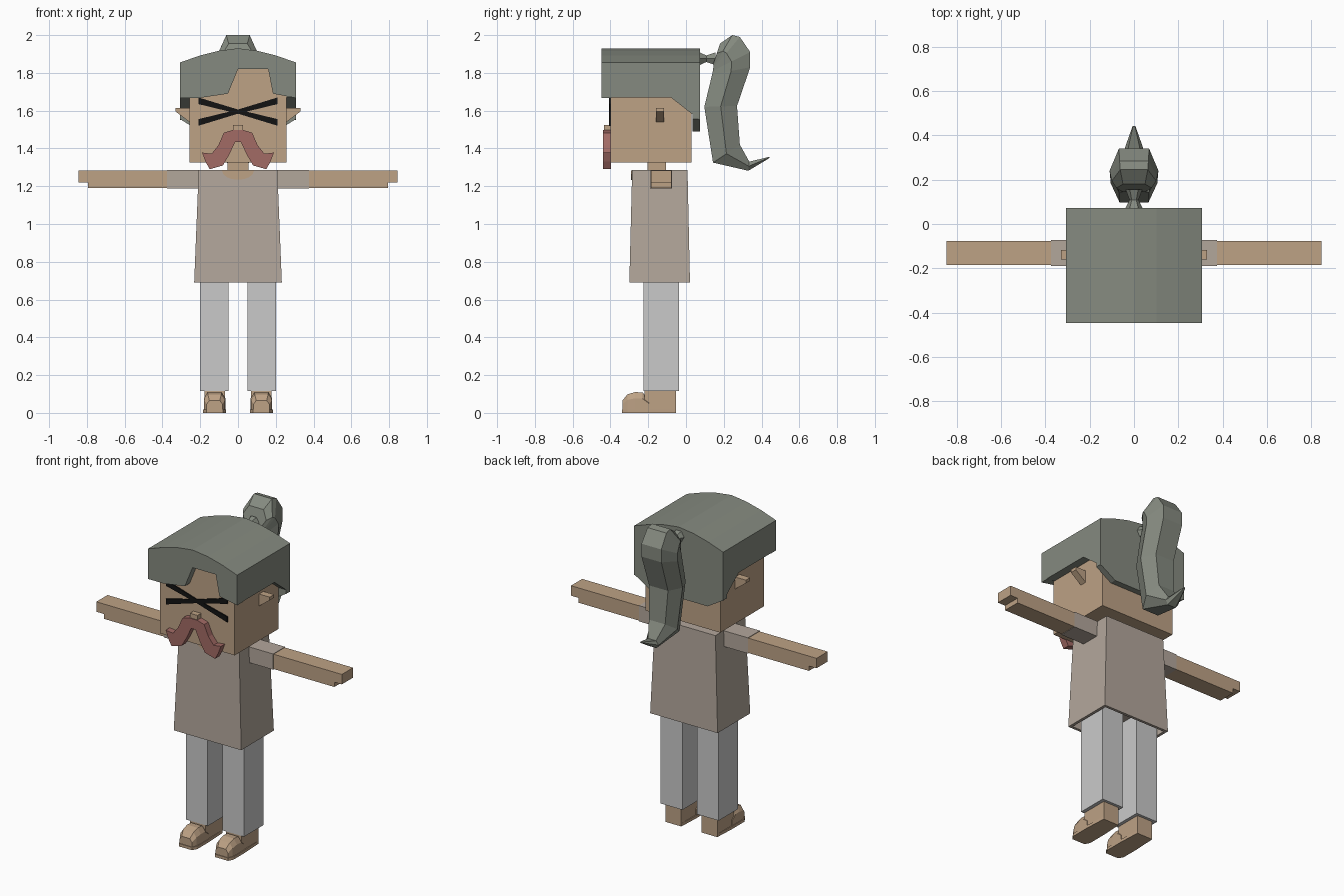
import bpy
import bmesh
import math

cube = bpy.data.objects.get("Cube")
if cube:
    bpy.data.objects.remove(cube)


def material(name, r, g, b):
    m = bpy.data.materials.new(name)
    m.use_nodes = True
    m.diffuse_color = (r, g, b, 1)
    m.node_tree.nodes["Principled BSDF"].inputs["Base Color"].default_value = (r, g, b, 1)
    return m


SKIN = material("tan skin", 0.51, 0.36, 0.235)
HAIR = material("grey green hair", 0.235, 0.255, 0.215)
SHIRT = material("beige cloth", 0.45, 0.385, 0.33)
TROUSERS = material("light grey cloth", 0.59, 0.59, 0.59)
RED = material("dusty red hair", 0.36, 0.145, 0.13)
BLACK = material("black", 0.006, 0.006, 0.006)


def finish(name, bm, mat):
    bmesh.ops.recalc_face_normals(bm, faces=bm.faces)
    mesh = bpy.data.meshes.new(name)
    bm.to_mesh(mesh)
    bm.free()
    mesh.materials.append(mat)
    ob = bpy.data.objects.new(name, mesh)
    bpy.context.collection.objects.link(ob)
    return ob


def loft(name, rings, mat):
    """Skin a list of equal rings and close both ends."""
    bm = bmesh.new()
    rows = [[bm.verts.new(p) for p in ring] for ring in rings]
    n = len(rows[0])
    for a, b in zip(rows, rows[1:]):
        for i in range(n):
            j = (i + 1) % n
            bm.faces.new((a[i], a[j], b[j], b[i]))
    bm.faces.new(rows[0])
    bm.faces.new(rows[-1])
    return finish(name, bm, mat)


def prism_y(name, outline, y0, y1, mat):
    """Extrude an (x, z) outline along y."""
    return loft(name, [[(x, y, z) for x, z in outline] for y in (y0, y1)], mat)


def prism_x(name, outline, x0, x1, mat):
    """Extrude a (y, z) outline along x."""
    return loft(name, [[(x, y, z) for y, z in outline] for x in (x0, x1)], mat)


def box(name, x0, x1, y0, y1, z0, z1, mat):
    return prism_y(name, [(x0, z0), (x1, z0), (x1, z1), (x0, z1)], y0, y1, mat)


def mirror(ob):
    ob.modifiers.new("Mirror", 'MIRROR').use_axis[0] = True
    return ob


# Head, neck and ears
box("head", -0.257, 0.257, -0.4, 0.03, 1.325, 1.84, SKIN)
box("neck", -0.055, 0.055, -0.205, -0.105, 1.25, 1.34, SKIN)
mirror(prism_y("ear", [(0.25, 1.615), (0.33, 1.615), (0.33, 1.595), (0.25, 1.535)],
               -0.16, -0.117, SKIN))
box("nose", -0.026, 0.026, -0.435, -0.395, 1.49, 1.525, SKIN)

# Crossed eye bars, narrower in the middle
for name, s in (("eye_bar_falling", 1), ("eye_bar_rising", -1)):
    bar = [(-0.21, 1.67), (0, 1.606), (0.21, 1.555), (0.21, 1.52), (0, 1.584), (-0.21, 1.635)]
    prism_y(name, [(s * x, z) for x, z in bar], -0.407, -0.399, BLACK)

# Moustache
half = [(0.03, 1.497), (0.075, 1.483), (0.105, 1.415), (0.14, 1.372), (0.19, 1.378),
        (0.172, 1.33), (0.15, 1.29), (0.08, 1.31), (0.045, 1.37), (0.015, 1.435)]
prism_y("moustache", half + [(-x, z) for x, z in reversed(half)], -0.44, -0.397, RED)

# Hair: arched cap, notched fringe, sloping sides and a nape panel
W = 0.307
arch = [(W * t / 3, 1.93 - 0.075 * (abs(t) / 3) ** 1.6) for t in range(-3, 4)]
prism_y("hair_cap", arch + [(W, 1.67), (-W, 1.67)], -0.394, 0.073, HAIR)
fringe = [(W, 1.667), (0.185, 1.69), (0.16, 1.82), (0, 1.82), (-0.053, 1.69),
          (-0.2, 1.668), (-W, 1.668)]
prism_y("hair_fringe", arch + fringe, -0.447, -0.394, HAIR)
prism_x("hair_sides", [(-0.08, 1.67), (0.073, 1.55), (0.073, 1.67)], -W, W, HAIR)
prism_y("hair_nape", [(-W, 1.6), (W, 1.6), (W, 1.555), (0.2, 1.49), (-0.2, 1.49), (-W, 1.555)],
        0.035, 0.073, HAIR)

# Ponytail tie, pinched in the middle
tie = []
for y, r in ((0.06, 0.045), (0.108, 0.02), (0.155, 0.038)):
    tie.append([(r * math.cos(k * math.tau / 6), y, 1.875 + r * math.sin(k * math.tau / 6))
                for k in range(6)])
loft("ponytail_tie", tie, HAIR)

# Ponytail: six-sided rings from inner point to outer point, with half width
stations = [
    ((0.145, 1.85), (0.18, 1.955), 0.08),
    ((0.145, 1.83), (0.245, 2.0), 0.1),
    ((0.143, 1.82), (0.285, 1.99), 0.105),
    ((0.142, 1.81), (0.34, 1.91), 0.11),
    ((0.138, 1.79), (0.34, 1.83), 0.11),
    ((0.097, 1.62), (0.27, 1.625), 0.105),
    ((0.143, 1.325), (0.285, 1.42), 0.09),
    ((0.33, 1.282), (0.335, 1.33), 0.045),
    ((0.443, 1.35), (0.443, 1.356), 0.006),
]
rings = []
for (fy, fz), (by, bz), w in stations:
    my, mz = (fy + by) / 2, (fz + bz) / 2
    rings.append([(-w, my, mz), (-0.62 * w, fy, fz), (0.62 * w, fy, fz),
                  (w, my, mz), (0.62 * w, by, bz), (-0.62 * w, by, bz)])
loft("ponytail", rings, HAIR)

# Flared tunic, hollow from below
outer = [[(-x, y0, z), (x, y0, z), (x, y1, z), (-x, y1, z)]
         for x, y0, y1, z in ((0.208, -0.285, 0.008, 1.285), (0.232, -0.3, 0.021, 0.69),
                              (0.215, -0.283, 0.004, 0.69), (0.213, -0.281, 0.002, 0.76))]
loft("tunic", outer, SHIRT)
collar = [(0.085 * math.cos(a), 1.284 + 0.05 * math.sin(a))
          for a in (math.pi * (1 + k / 8) for k in range(9))]
prism_y("neckline", collar, -0.29, -0.283, SKIN)

# Arms
mirror(box("sleeve", 0.19, 0.375, -0.19, -0.073, 1.187, 1.285, SHIRT))
mirror(prism_y("arm", [(0.37, 1.19), (0.793, 1.19), (0.793, 1.22), (0.845, 1.22),
                       (0.845, 1.282), (0.37, 1.282)], -0.186, -0.076, SKIN))

# Legs
mirror(box("trouser_leg", 0.05, 0.2, -0.226, -0.036, 0.115, 0.77, TROUSERS))

# Feet: sole, heel and rounded toe cap
mirror(box("heel", 0.07, 0.178, -0.22, -0.053, 0, 0.12, SKIN))
toe = []
for y, w, top in ((-0.336, 0.042, 0.066), (-0.31, 0.055, 0.098), (-0.27, 0.057, 0.11),
                  (-0.23, 0.057, 0.108), (-0.195, 0.057, 0.07)):
    c = 0.124
    toe.append([(c - w, y, 0.015), (c + w, y, 0.015), (c + w, y, top * 0.7),
                (c + w * 0.65, y, top), (c - w * 0.65, y, top), (c - w, y, top * 0.7)])
mirror(loft("toe_cap", toe, SKIN))
sole = [(0.08, -0.34), (0.168, -0.34), (0.185, -0.31), (0.185, -0.19), (0.178, -0.053),
        (0.07, -0.053), (0.063, -0.19), (0.063, -0.31)]
mirror(loft("sole", [[(x, y, z) for x, y in sole] for z in (0, 0.018)], SKIN))
